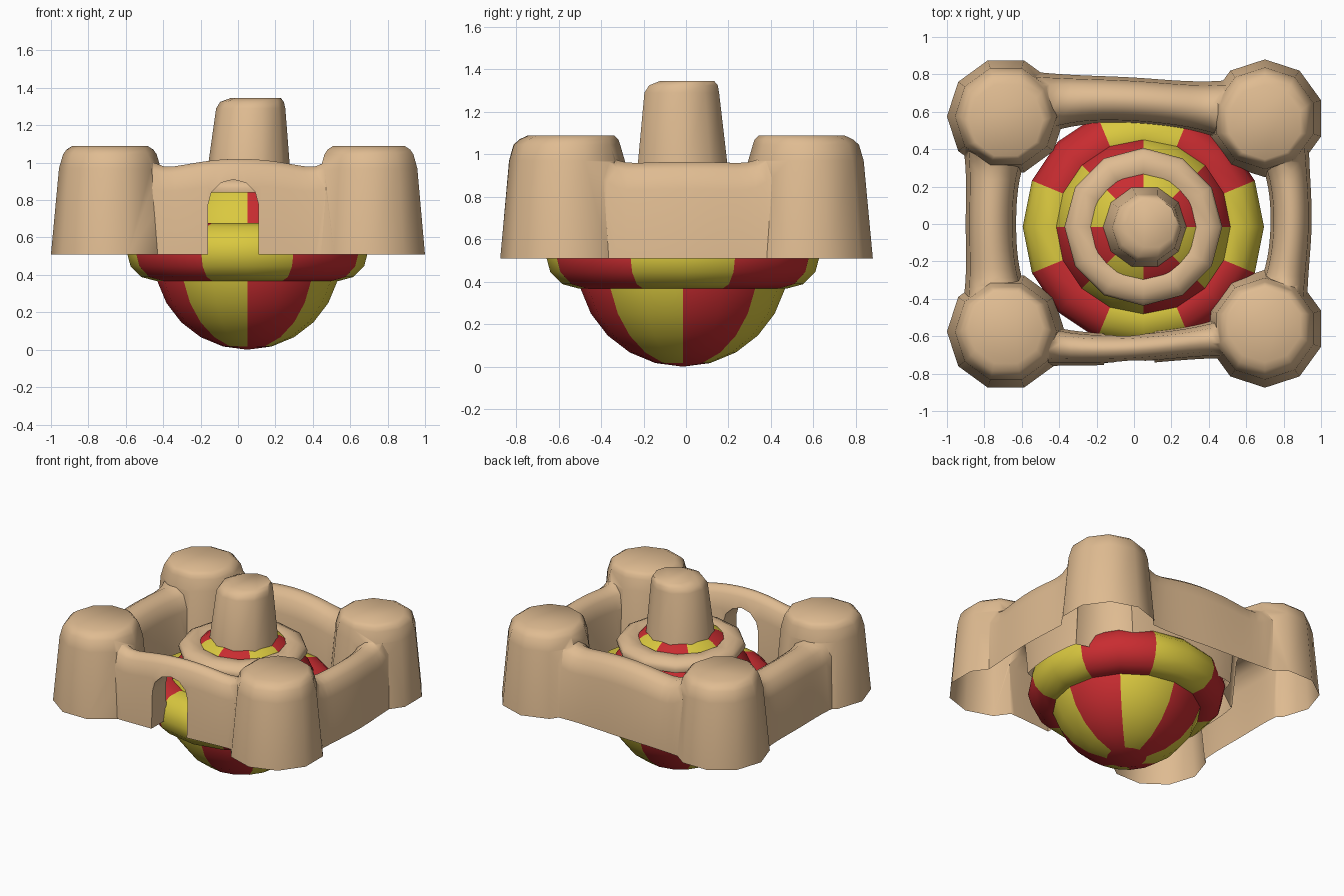
import bpy, bmesh, math
from mathutils import Vector

cube = bpy.data.objects.get("Cube")
if cube:
    bpy.data.objects.remove(cube, do_unlink=True)


def material(name, rgb):
    m = bpy.data.materials.new(name)
    m.use_nodes = True
    m.diffuse_color = (*rgb, 1)
    m.node_tree.nodes["Principled BSDF"].inputs["Base Color"].default_value = (*rgb, 1)
    return m


SAND = material("sand", (0.74, 0.50, 0.285))
RED = material("red", (0.58, 0.025, 0.03))
YELLOW = material("yellow", (0.70, 0.58, 0.05))
BASE = 0.51               # lower rim of the castle
AXIS = (0.05, -0.015)     # ball axis


def finish(name, bm, mats, angle=60):
    bmesh.ops.recalc_face_normals(bm, faces=bm.faces)
    me = bpy.data.meshes.new(name)
    bm.to_mesh(me)
    bm.free()
    ob = bpy.data.objects.new(name, me)
    bpy.context.collection.objects.link(ob)
    for m in mats:
        me.materials.append(m)
    smooth(ob, angle)
    return ob


def smooth(ob, angle):
    bpy.ops.object.select_all(action='DESELECT')
    ob.select_set(True)
    bpy.context.view_layer.objects.active = ob
    bpy.ops.object.shade_smooth_by_angle(angle=math.radians(angle))


def skin(bm, loops, closed=False):
    """Bridge equal-length loops; cap the ends unless the chain is closed."""
    rings = [[bm.verts.new(p) for p in loop] for loop in loops]
    n = len(rings[0])
    pairs = list(zip(rings, rings[1:])) + ([(rings[-1], rings[0])] if closed else [])
    for a, b in pairs:
        for i in range(n):
            j = (i + 1) % n
            bm.faces.new((a[i], a[j], b[j], b[i]))
    if not closed:
        bm.faces.new(rings[0])
        bm.faces.new(rings[-1])


def lathe(name, centre, profile, sides, mats, closed=False, phase=0.0):
    """Stack round loops given as (radius, z, x shift, y shift)."""
    bm = bmesh.new()
    angles = [phase + math.tau * i / sides for i in range(sides)]
    skin(bm, [[(centre[0] + dx + r * math.cos(a), centre[1] + dy + r * math.sin(a), z)
               for a in angles] for r, z, dx, dy in profile], closed)
    return finish(name, bm, mats)


def stripe(ob, shift):
    """Alternate the two colours over eight sectors around the ball axis."""
    for p in ob.data.polygons:
        a = math.atan2(p.center.y - AXIS[1], p.center.x - AXIS[0]) + shift
        p.material_index = int((a % math.tau) / (math.pi / 4)) % 2


# Striped ball with a small red patch underneath
bm = bmesh.new()
bmesh.ops.create_uvsphere(bm, u_segments=16, v_segments=12, radius=0.5)
bmesh.ops.translate(bm, verts=bm.verts, vec=(*AXIS, 0.5))
ball = finish("ball", bm, [RED, YELLOW])
stripe(ball, 0)
for p in ball.data.polygons:
    if p.center.z < 0.015:
        p.material_index = 0

# Striped float ring around the ball
tube = [(0.49 + 0.155 * math.cos(math.tau * i / 12),
         0.523 + 0.155 * math.sin(math.tau * i / 12), 0, 0) for i in range(12)]
stripe(lathe("float_ring", AXIS, tube, 16, [YELLOW, RED], closed=True), math.pi / 8)

# Sand collar lying on the ball
collar = [(0.34, 0.84), (0.418, 0.84), (0.422, 0.865), (0.41, 0.89),
          (0.36, 0.915), (0.29, 0.915), (0.26, 0.89)]
lathe("sand_collar", AXIS, [(r, z, 0, 0) for r, z in collar], 12, [SAND], closed=True)

# Central keep, its crown leaning slightly back and to the left
keep = [(0.23, 0.88, 0, 0), (0.185, 1.29, 0.013, -0.005),
        (0.17, 1.325, 0.02, 0.003), (0.135, 1.345, 0.04, 0.02)]
lathe("keep", (0.055, -0.015), keep, 10, [SAND])

# Corner towers, their flat tops set slightly towards the middle
corners = {"back_left": (0.70, 0.565), "back_right": (-0.685, 0.575),
           "front_right": (-0.685, -0.575), "front_left": (0.70, -0.56)}
parts = []
for key, (x, y) in corners.items():
    lean = math.copysign(0.02, -y)
    tower = [(0.315, BASE, 0, 0), (0.272, 0.97, 0, 0), (0.25, 1.045, 0, 0),
             (0.232, 1.07, 0, lean / 2), (0.2, 1.09, 0, lean)]
    parts.append(lathe("tower_" + key, (x, y), tower, 10, [SAND],
                       phase=math.pi / 10 if x > 0 else 0))


def wall(name, start, end, bows, half, height):
    """Bowed wall with a rounded crest, flaring up and out into its two towers."""
    a, b = Vector(corners[start]), Vector(corners[end])
    out = Vector((b.y - a.y, a.x - b.x)).normalized()
    if out.dot(a + b) < 0:
        out.negate()
    bm = bmesh.new()
    loops = []
    for i in range(25):
        t = i / 24
        s = math.sin(math.pi * t)
        e = abs(2 * t - 1)
        c = a.lerp(b, t) + out * (bows[0] * (1 - t) + bows[1] * t) * s ** 0.6
        w = half * (1 + 0.9 * e ** 3)
        h = min(height - (height - 0.95) * (e / 0.62) ** 2 + 1.6 * e ** 8, 1.05) - BASE
        section = [(-1, 0), (-0.85, 0.72), (-0.62, 0.92), (-0.2, 1),
                   (0.2, 1), (0.62, 0.92), (0.85, 0.72), (1, 0)]
        loops.append([(*(c + out * w * u), BASE + h * v) for u, v in section])
    skin(bm, loops)
    return finish(name, bm, [SAND])


parts += [wall("front_wall", "front_right", "front_left", (0.13, 0.06), 0.085, 1.02),
          wall("back_wall", "back_right", "back_left", (0.125, 0.05), 0.125, 1.01),
          wall("left_wall", "front_left", "back_left", (0.13, 0.15), 0.11, 0.965),
          wall("right_wall", "front_right", "back_right", (0.08, 0.08), 0.135, 0.965)]

# Arched gate cutter
bm = bmesh.new()
arch = [(-0.16, 0.4)] + [(-0.025 + 0.135 * math.cos(a), 0.775 + 0.135 * math.sin(a))
                         for a in (math.pi - math.pi * i / 6 for i in range(7))] + [(0.11, 0.4)]
skin(bm, [[(x, y, z) for x, z in arch] for y in (-0.95, -0.45)])
gate = finish("gate_cutter", bm, [SAND])
gate.hide_render = True

# Merge towers and walls, then cut the gate
castle = parts[0]
castle.name = "castle_walls"
smooth(castle, 60)
for other, op in [(p, 'UNION') for p in parts[1:]] + [(gate, 'DIFFERENCE')]:
    mod = castle.modifiers.new("merge", 'BOOLEAN')
    mod.operation, mod.solver, mod.object = op, 'EXACT', other
    bpy.ops.object.modifier_apply(modifier=mod.name)
    bpy.data.objects.remove(other, do_unlink=True)

# Open the underside of the castle shell
bm = bmesh.new()
bm.from_mesh(castle.data)
under = [f for f in bm.faces if all(abs(v.co.z - BASE) < 0.001 for v in f.verts)]
bmesh.ops.delete(bm, geom=under, context='FACES')
bm.to_mesh(castle.data)
bm.free()
smooth(castle, 60)
